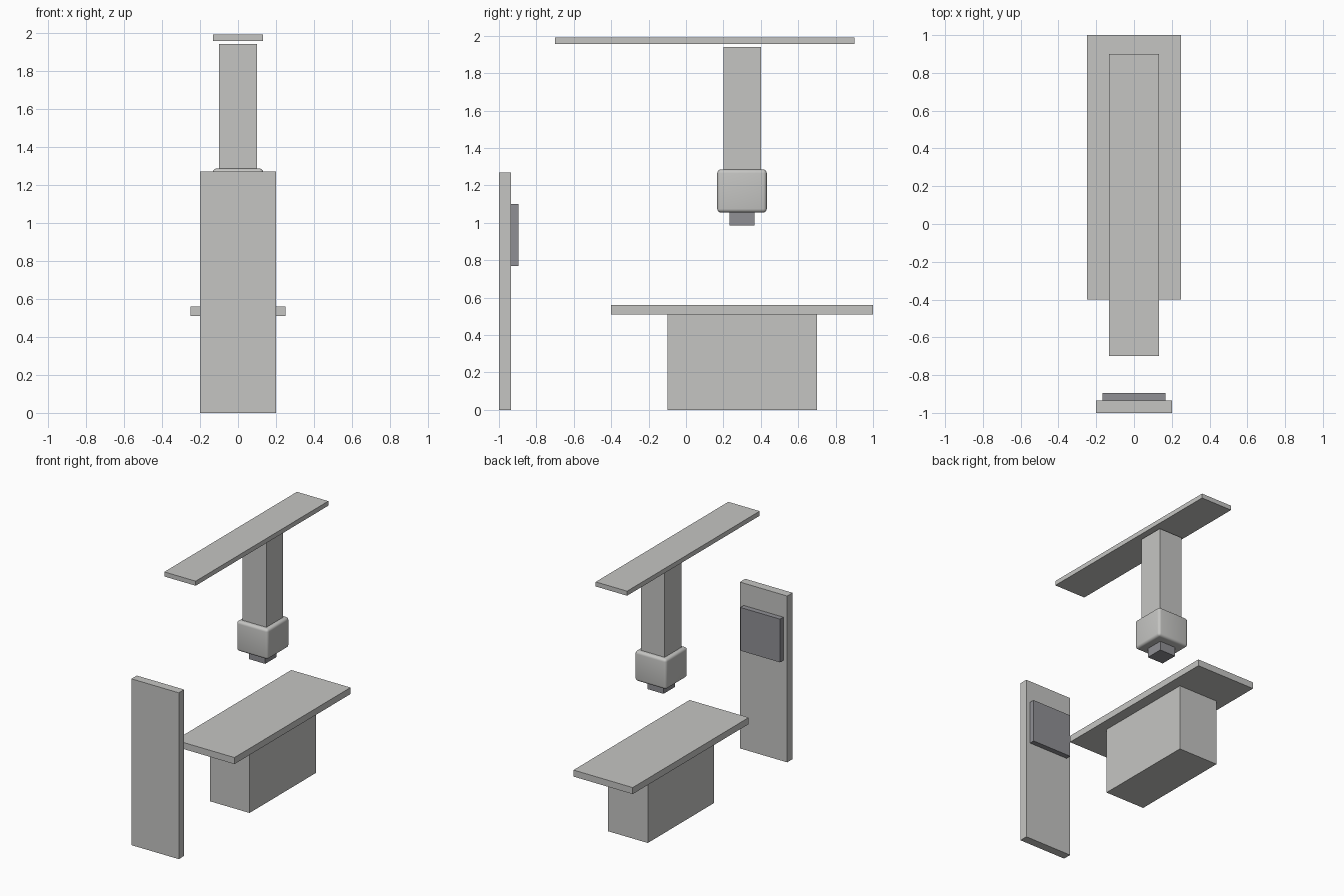
import bpy

cube = bpy.data.objects.get("Cube")
if cube:
    bpy.data.objects.remove(cube, do_unlink=True)


def make_material(name, colour):
    mat = bpy.data.materials.new(name)
    mat.use_nodes = True
    mat.diffuse_color = colour
    mat.node_tree.nodes["Principled BSDF"].inputs["Base Color"].default_value = colour
    return mat


light = make_material("light grey", (0.56, 0.56, 0.545, 1))
dark = make_material("dark grey", (0.28, 0.28, 0.30, 1))


def box(name, width, y, z, mat, bevel=0):
    """Box centred on x, spanning the y and z ranges."""
    bpy.ops.mesh.primitive_cube_add(
        size=1, location=(0, sum(y) / 2, sum(z) / 2))
    obj = bpy.context.object
    obj.name = name
    obj.scale = (width, y[1] - y[0], z[1] - z[0])
    bpy.ops.object.transform_apply(location=False, rotation=False, scale=True)
    obj.data.materials.append(mat)
    if bevel:
        mod = obj.modifiers.new("rounding", "BEVEL")
        mod.width = bevel
        mod.segments = 4
        bpy.ops.object.modifier_apply(modifier=mod.name)
        bpy.ops.object.shade_smooth_by_angle()
    return obj


# Patient table on its pedestal
box("table_pedestal", 0.335, (-0.1, 0.7), (0, 0.51), light)
box("table_top", 0.5, (-0.4, 1), (0.51, 0.56), light)

# Upright wall stand with its detector plate
box("wall_stand", 0.4, (-1, -0.935), (0, 1.27), light)
box("detector_plate", 0.335, (-0.935, -0.895), (0.77, 1.1), dark)

# Ceiling rail, hanging column and rounded head
box("ceiling_rail", 0.265, (-0.7, 0.9), (1.955, 1.99), light)
box("hanging_column", 0.2, (0.2, 0.4), (1.27, 1.94), light)
box("tube_head", 0.265, (0.167, 0.432), (1.055, 1.285), light, bevel=0.02)
box("collimator", 0.135, (0.232, 0.367), (0.985, 1.06), dark)
